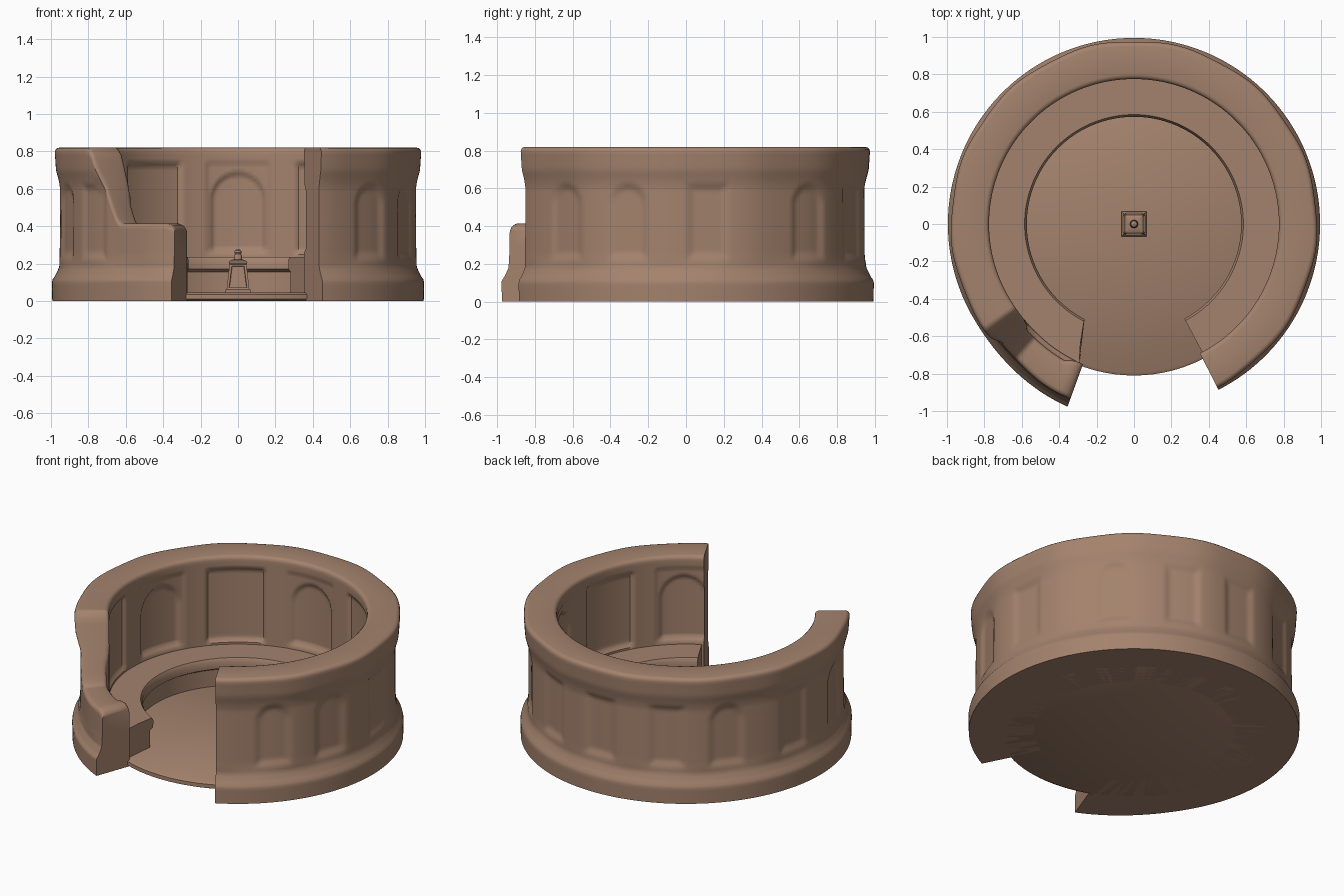
import bpy, bmesh, math
from math import radians, cos, sin

if "Cube" in bpy.data.objects:
    bpy.data.objects.remove(bpy.data.objects["Cube"])

clay = bpy.data.materials.new("warm clay")
clay.diffuse_color = (0.37, 0.225, 0.153, 1)
clay.use_nodes = True
clay.node_tree.nodes["Principled BSDF"].inputs["Base Color"].default_value = clay.diffuse_color


def interp(x, pts):
    if x <= pts[0][0]:
        return pts[0][1]
    for (a, va), (b, vb) in zip(pts, pts[1:]):
        if x <= b:
            return va + (vb - va) * (x - a) / (b - a)
    return pts[-1][1]


def smooth(x):
    x = max(0.0, min(1.0, x))
    return x * x * (3 - 2 * x)


def finish(name, bm, angle=35):
    bmesh.ops.recalc_face_normals(bm, faces=bm.faces)
    me = bpy.data.meshes.new(name)
    bm.to_mesh(me)
    bm.free()
    ob = bpy.data.objects.new(name, me)
    bpy.context.collection.objects.link(ob)
    me.materials.append(clay)
    bpy.ops.object.select_all(action='DESELECT')
    ob.select_set(True)
    bpy.context.view_layer.objects.active = ob
    bpy.ops.object.shade_smooth_by_angle(angle=radians(angle))
    return ob


def sweep(name, sections, angle=35):
    """Skin closed sections (lists of xyz) and cap both ends."""
    bm = bmesh.new()
    rings = [[bm.verts.new(p) for p in s] for s in sections]
    n = len(rings[0])
    for a, b in zip(rings, rings[1:]):
        for j in range(n):
            k = (j + 1) % n
            bm.faces.new((a[j], a[k], b[k], b[j]))
    bm.faces.new(rings[0])
    bm.faces.new(rings[-1])
    return finish(name, bm, angle)


def lathe(name, profile, segs, angle=35):
    """Solid of revolution with flat caps."""
    bm = bmesh.new()
    rings = [[bm.verts.new((r * cos(2 * math.pi * i / segs), r * sin(2 * math.pi * i / segs), z))
              for i in range(segs)] for r, z in profile]
    for a, b in zip(rings, rings[1:]):
        for j in range(segs):
            k = (j + 1) % segs
            bm.faces.new((a[j], a[k], b[k], b[j]))
    bm.faces.new(rings[0])
    bm.faces.new(rings[-1])
    return finish(name, bm, angle)


def panel(u, z, w, z0, z1, arch, soft):
    """1 inside a rectangular or arched panel, fading to 0 at its edge (u is arc length)."""
    if arch and z > z1 - w:
        d = w - math.hypot(u, z - (z1 - w))
    else:
        d = min(w - abs(u), z - z0, z1 - z)
    return smooth(d / soft + 0.5)


# wall relief: (angle, is arch)
INNER = [(90 + 36 * k, k % 2 == 0) for k in range(-4, 5)]
OUTER = [(-42, True), (-19, True), (7, False), (43, True), (68, False), (92, False),
         (118, False), (140, True), (168, False), (195, True), (216, False)]
OUT_PROFILE = [(0, .993), (.11, .995), (.135, .977), (.18, .956), (.25, .952),
               (.6, .95), (.64, .956), (.7, .972), (.82, .98)]
HEIGHT = [(20, .385), (21, .405), (23, .415), (41, .415), (42.5, .435), (47, .58),
          (50, .68), (53, .79), (55, .82)]


def relief_in(th, z):
    d = 0
    for c, arch in INNER:
        u = radians(th - c) * 0.79
        if abs(u) < 0.3:
            if arch:
                d += .008 * panel(u, z, .17, .26, .74, False, .02)
                d += .018 * panel(u, z, .14, .27, .68, True, .02)
            else:
                d += .022 * panel(u, z, .175, .26, .73, False, .02)
    return d


def relief_out(th, z):
    d = 0
    for c, arch in OUTER:
        u = radians(th - c) * 0.95
        if abs(u) < 0.25:
            d += .014 * panel(u, z, .095, .24, .61, arch, .05)
    return d + .004 * sin(radians(th) * 13) * smooth((z - .15) / .1)


# curved wall with lowered section at the left of the entrance
N = 48
sections = []
for i in range(314):
    th = -63 + i
    off = 270 - th
    H = interp(off, HEIGHT)
    drift = smooth((60 - off) / 60) if off < 60 else 0
    c, s = cos(radians(th)), sin(radians(th))
    bev = .025
    prof = []
    for j in range(N + 1):
        z = (H - bev) * j / N
        prof.append((interp(z, OUT_PROFILE) - relief_out(th, z) + .06 * drift, z))
    r1 = prof[-1][0]
    inner = []
    for j in range(N + 1):
        z = (H - bev) * (1 - j / N)
        inner.append((.775 + relief_in(th, z) + .03 * drift, z))
    r2 = inner[0][0]
    for a in (30, 60, 90):
        prof.append((r1 - bev + bev * cos(radians(a)), H - bev + bev * sin(radians(a))))
    for a in (90, 60, 30):
        prof.append((r2 + bev - bev * cos(radians(a)), H - bev + bev * sin(radians(a))))
    sections.append([(r * c, r * s, z) for r, z in prof + inner])
sweep("round_wall", sections, 45)

# bench ring around the inside, with a small overhanging lip
BENCH = [(.6, .0), (.6, .155), (.575, .17), (.573, .215), (.585, .235), (.7, .235),
         (.815, .235), (.815, .0)]
sections = []
for i in range(161):
    t = i / 160
    sec = []
    for r, z in BENCH:
        a = -62 + t * (interp(r, [(.575, 242.5), (.82, 249)]) + 62)
        sec.append((r * cos(radians(a)), r * sin(radians(a)), z))
    sections.append(sec)
sweep("bench", sections)

# floor slab and full underside
lathe("floor", [(.79, 0), (.81, .01), (.81, .035), (.795, .045)], 96)


# central pedestal: tapered square body with inset panels
def block(name, rings, inset=False):
    bm = bmesh.new()
    vs = [[bm.verts.new((x * h, y * h, z)) for x, y in ((-1, -1), (1, -1), (1, 1), (-1, 1))]
          for h, z in rings]
    sides = []
    for a, b in zip(vs, vs[1:]):
        for j in range(4):
            k = (j + 1) % 4
            sides.append(bm.faces.new((a[j], a[k], b[k], b[j])))
    bm.faces.new(vs[0])
    bm.faces.new(vs[-1])
    bmesh.ops.recalc_face_normals(bm, faces=bm.faces)
    if inset:
        bmesh.ops.inset_individual(bm, faces=sides, thickness=.018, depth=0)
        bmesh.ops.inset_individual(bm, faces=sides, thickness=.003, depth=-.012)
    finish(name, bm, 25)


block("pedestal_foot", [(.067, .04), (.067, .06), (.06, .068)])
block("pedestal_body", [(.061, .06), (.045, .2)], True)
block("pedestal_cap", [(.045, .195), (.05, .203), (.047, .213), (.025, .222)])
lathe("pedestal_knob", [(.022, .215), (.022, .24), (.016, .25), (.02, .258), (.016, .27), (.006, .276)], 16)
